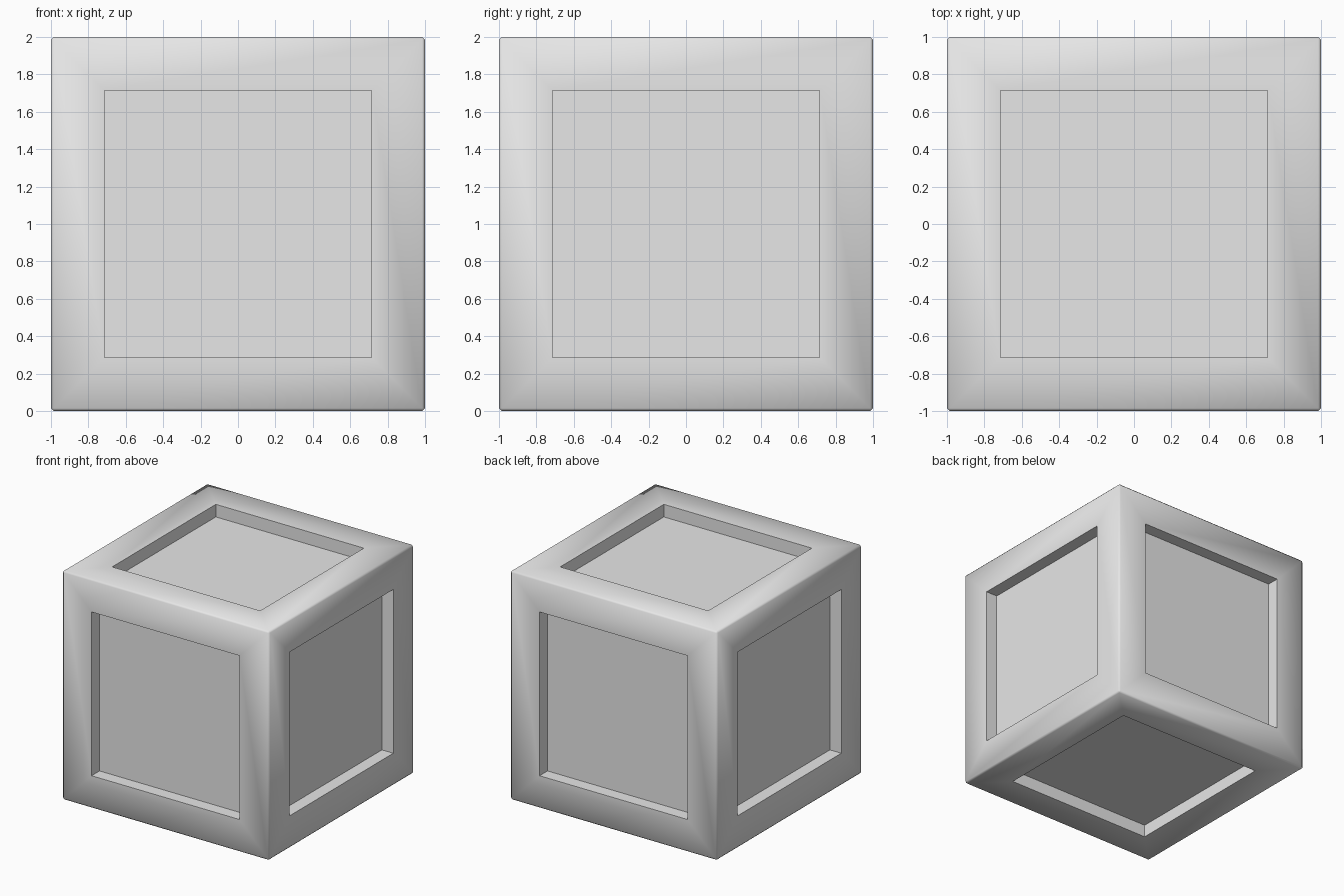
import bpy, bmesh, math

cube = bpy.data.objects.get("Cube")
if cube:
    bpy.data.objects.remove(cube, do_unlink=True)

BEVEL = 0.015    # chamfer on the outer edges
OPENING = 0.715  # half width of each recessed panel
DEPTH = 0.11     # recess depth

# Single plain grey
grey = bpy.data.materials.new("plain grey")
grey.use_nodes = True
grey.diffuse_color = (0.8, 0.8, 0.8, 1)
grey.node_tree.nodes["Principled BSDF"].inputs["Base Color"].default_value = (0.8, 0.8, 0.8, 1)

# Solid cube with narrow chamfered edges
bm = bmesh.new()
bmesh.ops.create_cube(bm, size=2)
bmesh.ops.translate(bm, verts=bm.verts, vec=(0, 0, 1))
bmesh.ops.bevel(bm, geom=bm.edges[:], offset=BEVEL, offset_type='OFFSET',
                segments=1, profile=0.5, affect='EDGES')
bm.normal_update()

# Frame border and sunken panel on all six sides
sides = [f for f in bm.faces if f.calc_area() > 1]
bmesh.ops.inset_individual(bm, faces=sides, thickness=1 - BEVEL - OPENING,
                           use_even_offset=True)
for side in sides:
    normal = side.normal.copy()
    panel = bmesh.ops.extrude_discrete_faces(bm, faces=[side])["faces"][0]
    bmesh.ops.translate(bm, verts=panel.verts, vec=-normal * DEPTH)
bmesh.ops.recalc_face_normals(bm, faces=bm.faces)

mesh = bpy.data.meshes.new("panelled_cube")
bm.to_mesh(mesh)
bm.free()
mesh.materials.append(grey)
box = bpy.data.objects.new("panelled_cube", mesh)
bpy.context.collection.objects.link(box)

# Soft outer chamfers, crisp recess edges
bpy.ops.object.select_all(action='DESELECT')
box.select_set(True)
bpy.context.view_layer.objects.active = box
bpy.ops.object.shade_smooth_by_angle(angle=math.radians(60))
